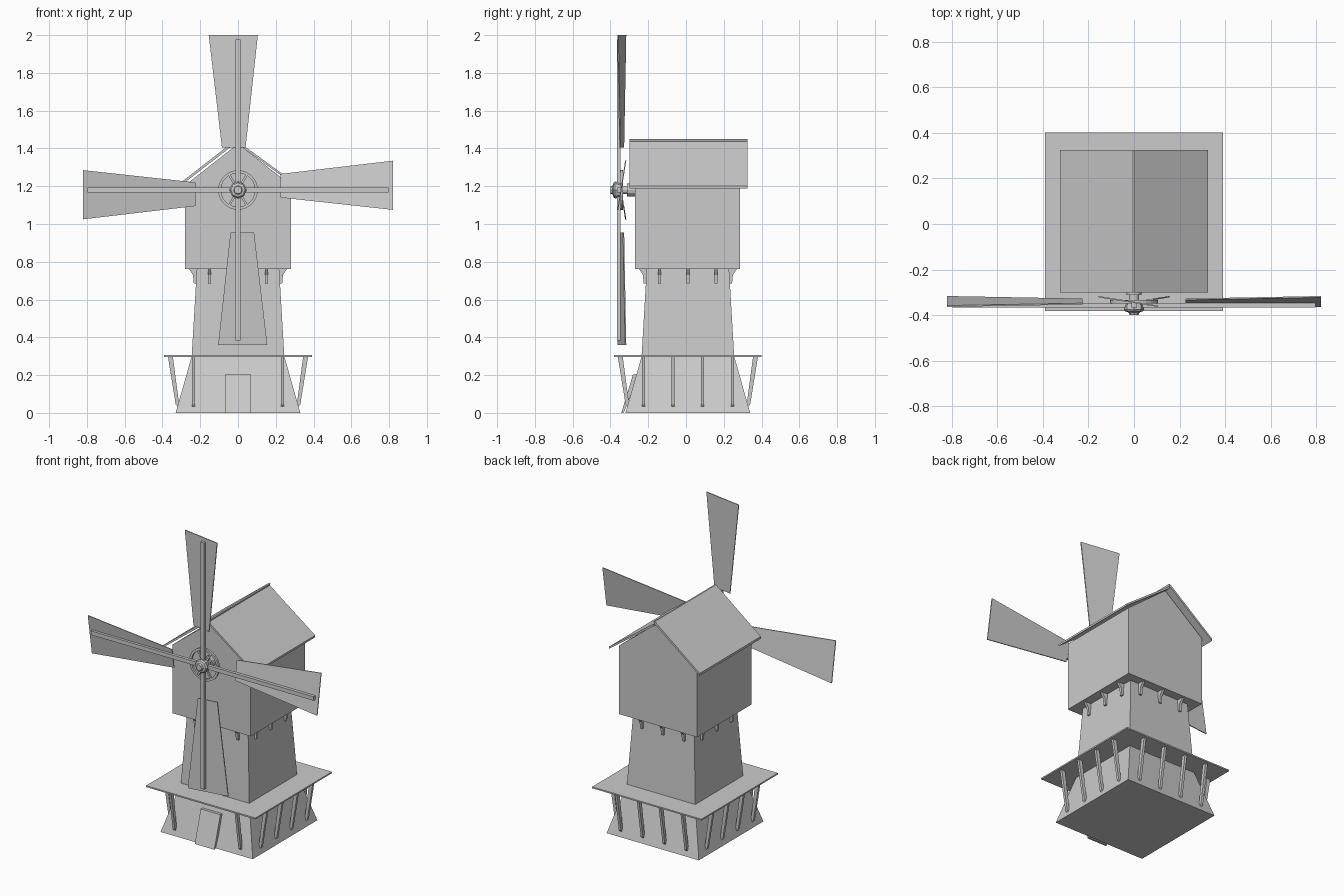
import bpy, bmesh
from math import pi, cos, sin
from mathutils import Matrix, Vector

if "Cube" in bpy.data.objects:
    bpy.data.objects.remove(bpy.data.objects["Cube"])

CY = 0.01                      # centre of the building in y
HUB = Vector((0, 0, 1.18))     # sail axis


def make(name, bm, mat=Matrix()):
    bmesh.ops.recalc_face_normals(bm, faces=bm.faces)
    me = bpy.data.meshes.new(name)
    bm.to_mesh(me)
    bm.free()
    me.transform(mat)
    ob = bpy.data.objects.new(name, me)
    bpy.context.collection.objects.link(ob)
    return ob


def prism(name, pts, vec, mat=Matrix()):
    """Extrude a closed 3D polygon along vec."""
    bm = bmesh.new()
    vec = Vector(vec)
    a = [bm.verts.new(p) for p in pts]
    b = [bm.verts.new(Vector(p) + vec) for p in pts]
    bm.faces.new(a)
    bm.faces.new(b[::-1])
    for i in range(len(a)):
        j = (i + 1) % len(a)
        bm.faces.new((a[i], a[j], b[j], b[i]))
    return make(name, bm, mat)


def loft(name, rings, mat=Matrix(), closed=False):
    """Skin rings of points; cap the ends, or join last to first."""
    bm = bmesh.new()
    rs = [[bm.verts.new(p) for p in r] for r in rings]
    n = len(rs[0])
    for k in range(len(rs) if closed else len(rs) - 1):
        a, b = rs[k], rs[(k + 1) % len(rs)]
        for i in range(n):
            j = (i + 1) % n
            bm.faces.new((a[i], a[j], b[j], b[i]))
    if not closed:
        bm.faces.new(rs[0])
        bm.faces.new(rs[-1])
    return make(name, bm, mat)


def box(name, x, y, z, mat=Matrix()):
    pts = [(x[0], y[0], z[0]), (x[1], y[0], z[0]), (x[1], y[1], z[0]), (x[0], y[1], z[0])]
    return prism(name, pts, (0, 0, z[1] - z[0]), mat)


def square(h, z):
    return [(-h, -h, z), (h, -h, z), (h, h, z), (-h, h, z)]


def circle_y(r, y, n):
    return [(r * cos(2 * pi * i / n), y, r * sin(2 * pi * i / n)) for i in range(n)]


centre = Matrix.Translation((0, CY, 0))
at_hub = Matrix.Translation(HUB)

# Flared tower and platform
loft("tower", [square(0.33, 0), square(0.245, 0.3), square(0.218, 0.762)], centre)
loft("platform", [square(0.391, 0.297), square(0.391, 0.306)], centre)

# Mill house with gable ends
prism("mill_house", [(-0.28, -0.27, 0.762), (0.28, -0.27, 0.762), (0.28, -0.27, 1.205),
                     (0, -0.27, 1.425), (-0.28, -0.27, 1.205)], (0, 0.555, 0))

# Roof slabs, the left one lapping over the ridge
prism("roof_left", [(-0.325, -0.3, 1.187), (0.0, -0.3, 1.437), (0.005, -0.3, 1.45),
                    (-0.005, -0.3, 1.451), (-0.325, -0.3, 1.202)], (0, 0.625, 0))
prism("roof_right", [(0.325, -0.3, 1.187), (0.0, -0.3, 1.422), (0.0, -0.3, 1.437),
                     (0.325, -0.3, 1.2)], (0, 0.625, 0))

# Door leaning on the sloped front wall
prism("door", [(-0.07, -0.33, 0), (-0.07, -0.342, 0), (-0.07, -0.281, 0.203), (-0.07, -0.25, 0.203)],
      (0.14, 0, 0))

# Platform struts and house brackets on all four sides
strut = [(-0.345, 0.298), (-0.371, 0.298), (-0.33, 0.045), (-0.318, 0.03), (-0.312, 0.05)]
bracket = [(-0.212, 0.763), (-0.26, 0.763), (-0.238, 0.73), (-0.234, 0.685), (-0.218, 0.685)]
for side in range(4):
    turn = centre @ Matrix.Rotation(side * pi / 2, 4, 'Z')
    for x in (-0.235, -0.078, 0.078, 0.235):
        if side == 0 and abs(x) < 0.1:
            continue           # the door is here
        prism("platform_strut", [(x - 0.008, y, z) for y, z in strut], (0.016, 0, 0), turn)
    for x in (-0.15, 0, 0.15):
        prism("house_bracket", [(x - 0.008, y, z) for y, z in bracket], (0.016, 0, 0), turn)

# Four pitched sails with spars
pitch = -0.16
for k in range(4):
    turn = at_hub @ Matrix.Rotation(k * pi / 2, 4, 'Y')
    outline = [(-0.085, 0.225), (0.04, 0.225), (0.105, 0.82), (-0.155, 0.82)]
    prism("sail", [(x, -0.347 + pitch * x, z) for x, z in outline], (0, 0.006, 0), turn)
    box("sail_spar", (-0.013, 0.013), (-0.366, -0.346), (0, 0.797), turn)

# Shaft and hub
loft("shaft", [circle_y(r, y, 12) for r, y in
               ((0.034, -0.262), (0.034, -0.312), (0.022, -0.312), (0.022, -0.37))], at_hub)
loft("hub_nut", [circle_y(r, y, 8) for r, y in
                 ((0.04, -0.345), (0.045, -0.375), (0.038, -0.384), (0.024, -0.388), (0.02, -0.4))],
     at_hub)

# Spoked wheel behind the spars
ring = [circle_y(r, y, 24) for r, y in
        ((0.105, -0.348), (0.105, -0.334), (0.09, -0.334), (0.09, -0.348))]
loft("wheel_rim", ring, at_hub, closed=True)
for k in range(6):
    box("wheel_spoke", (-0.006, 0.006), (-0.346, -0.336), (0.015, 0.095),
        at_hub @ Matrix.Rotation(k * pi / 3 + pi / 6, 4, 'Y'))
